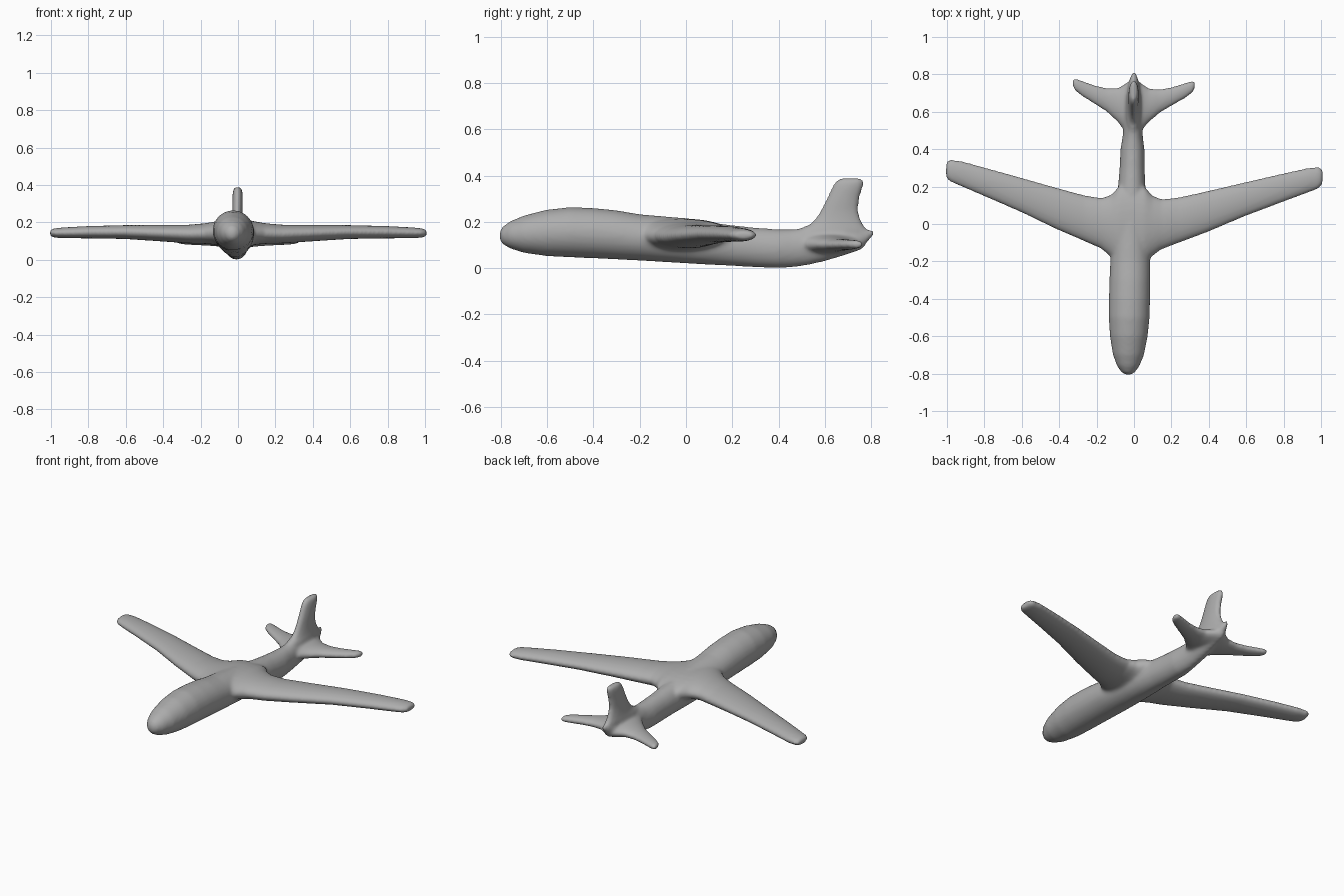
import bpy, bmesh, math
from mathutils import Vector

if "Cube" in bpy.data.objects:
    bpy.data.objects.remove(bpy.data.objects["Cube"], do_unlink=True)

grey = bpy.data.materials.new("plain grey")
grey.use_nodes = True
colour = (0.42, 0.42, 0.42, 1)
grey.diffuse_color = colour
bsdf = grey.node_tree.nodes["Principled BSDF"]
bsdf.inputs["Base Color"].default_value = colour
bsdf.inputs["Roughness"].default_value = 0.7

X, Y, Z = Vector((1, 0, 0)), Vector((0, 1, 0)), Vector((0, 0, 1))
SIDES = 32


def loft(bm, sections):
    """Skin closed elliptical sections given as (centre, half axis a, half axis b)."""
    rings = []
    for c, a, b in sections:
        angles = [2 * math.pi * i / SIDES for i in range(SIDES)]
        rings.append([bm.verts.new(c + a * math.cos(t) + b * math.sin(t)) for t in angles])
    for r, s in zip(rings, rings[1:]):
        for i in range(SIDES):
            j = (i + 1) % SIDES
            bm.faces.new((r[i], r[j], s[j], s[i]))
    bm.faces.new(rings[0])
    bm.faces.new(rings[-1])


bm = bmesh.new()

# Fuselage: y, half width, bottom, top
body = [(-0.807, .012, .128, .152), (-0.795, .034, .105, .178), (-0.76, .060, .085, .203),
        (-0.70, .083, .066, .228), (-0.60, .101, .052, .253), (-0.50, .109, .047, .264),
        (-0.40, .110, .043, .260), (-0.30, .109, .038, .250), (-0.20, .107, .033, .233),
        (0.00, .096, .021, .216), (0.10, .085, .015, .197), (0.20, .073, .010, .186),
        (0.30, .067, .004, .175), (0.40, .064, .000, .168), (0.46, .055, .004, .168),
        (0.52, .050, .012, .175), (0.60, .050, .030, .175), (0.70, .042, .060, .170),
        (0.76, .028, .085, .168), (0.80, .014, .130, .165), (0.815, .006, .148, .162)]
loft(bm, [(Vector((0, y, (lo + hi) / 2)), X * w, Z * (hi - lo) / 2) for y, w, lo, hi in body])

# Wings and tailplane: x, leading edge, trailing edge, z centre, half thickness
wing = [(0.00, -.25, .21, .140, .075), (0.07, -.23, .20, .142, .070), (0.11, -.175, .155, .142, .062),
        (0.16, -.135, .136, .140, .055), (0.25, -.098, .148, .137, .050),
        (0.40, -.038, .185, .142, .044), (0.60, .052, .237, .148, .037),
        (0.80, .133, .288, .147, .033), (0.93, .185, .320, .144, .029),
        (0.985, .207, .326, .143, .025), (1.007, .230, .312, .143, .016)]
tail = [(0.00, .44, .78, .105, .050), (0.04, .49, .755, .105, .042), (0.08, .54, .728, .103, .034),
        (0.14, .595, .724, .101, .027), (0.20, .632, .736, .101, .024),
        (0.28, .680, .763, .102, .021), (0.315, .708, .774, .103, .018),
        (0.328, .735, .768, .103, .012)]
for side in (1, -1):
    for shape, stretch in ((wing, 1 + side * .012), (tail, 1)):
        loft(bm, [(Vector((side * x * stretch, (le + te) / 2, z)), Y * (te - le) / 2, Z * t)
                  for x, le, te, z, t in shape])

# Fin: z, leading edge, trailing edge, half thickness
fin = [(.12, .44, .77, .042), (.165, .475, .785, .040), (.19, .535, .765, .034),
       (.22, .564, .752, .030), (.25, .582, .745, .028), (.30, .608, .749, .028),
       (.35, .630, .765, .027), (.375, .645, .770, .024), (.388, .665, .762, .014)]
loft(bm, [(Vector((0, (le + te) / 2, z)), Y * (te - le) / 2, X * t) for z, le, te, t in fin])

bmesh.ops.recalc_face_normals(bm, faces=bm.faces)
mesh = bpy.data.meshes.new("airframe")
bm.to_mesh(mesh)
bm.free()
mesh.materials.append(grey)
plane = bpy.data.objects.new("airframe", mesh)
bpy.context.collection.objects.link(plane)

# Fuse the parts into one skin and soften the joints
remesh = plane.modifiers.new("fuse", 'REMESH')
remesh.mode = 'VOXEL'
remesh.voxel_size = 0.009
remesh.use_smooth_shade = True
soften = plane.modifiers.new("soften", 'SMOOTH')
soften.factor = 0.5
soften.iterations = 10

# The airframe sits slightly yawed
plane.rotation_euler.z = -0.02
plane.location.x = -0.016
